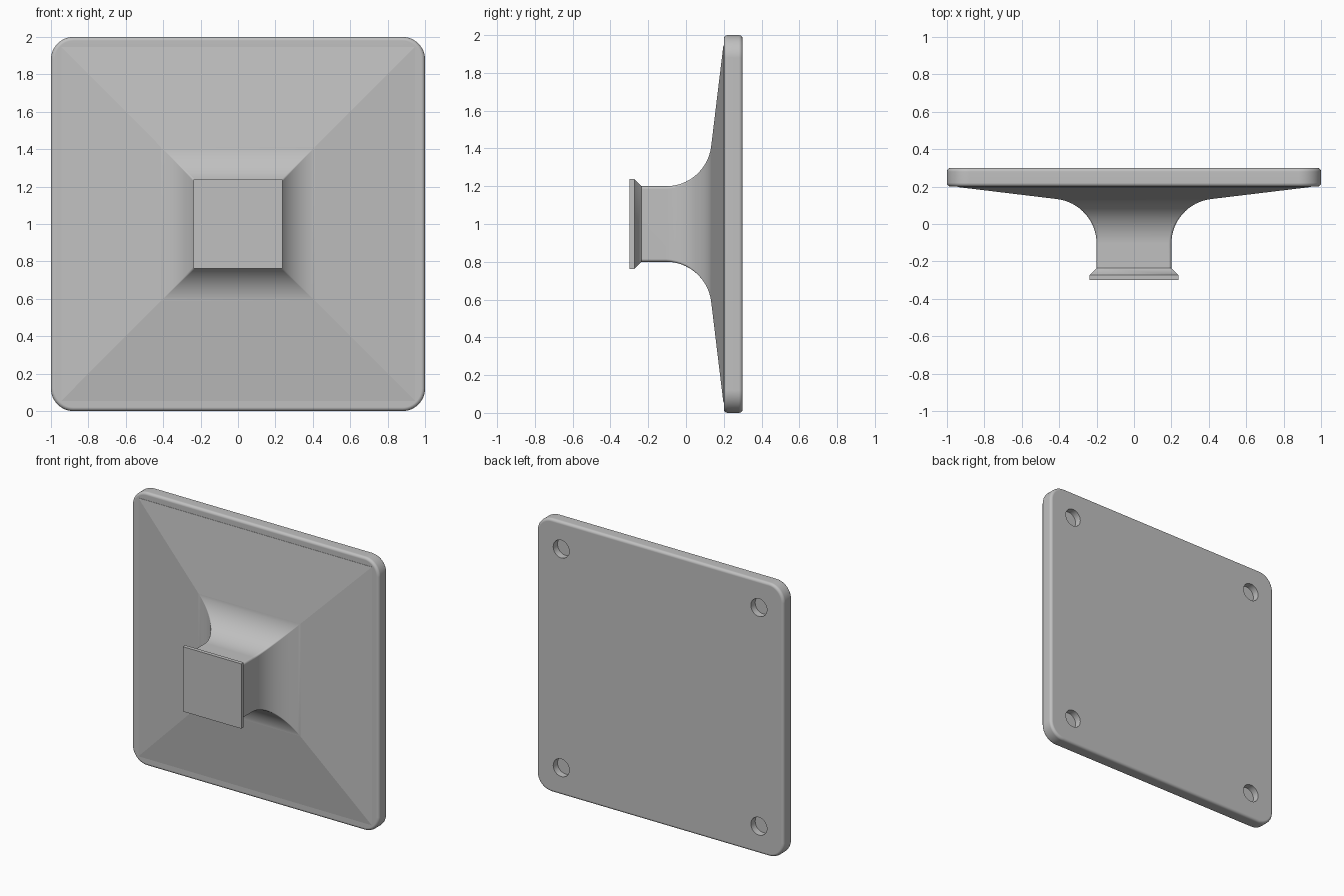
import bpy
import bmesh
from math import radians, sin, cos, tan, pi
from mathutils import Matrix

old = bpy.data.objects.get("Cube")
if old:
    bpy.data.objects.remove(old, do_unlink=True)

GREY = (0.53, 0.53, 0.53, 1)
mat = bpy.data.materials.new("satin grey")
mat.use_nodes = True
mat.diffuse_color = GREY
mat.node_tree.nodes["Principled BSDF"].inputs["Base Color"].default_value = GREY


def make_object(name, bm):
    bmesh.ops.recalc_face_normals(bm, faces=bm.faces[:])
    mesh = bpy.data.meshes.new(name)
    bm.to_mesh(mesh)
    bm.free()
    mesh.materials.append(mat)
    obj = bpy.data.objects.new(name, mesh)
    bpy.context.scene.collection.objects.link(obj)
    return obj


def square_ring(bm, half, y, radius, steps=4):
    """Ring of vertices around a square with rounded corners."""
    ring = []
    for corner in range(4):
        start = corner * pi / 2
        sx, sz = [(1, 1), (-1, 1), (-1, -1), (1, -1)][corner]
        for i in range(steps + 1):
            a = start + i / steps * pi / 2
            x = sx * (half - radius) + radius * cos(a)
            z = sz * (half - radius) + radius * sin(a)
            ring.append(bm.verts.new((x, y, 1 + z)))
    return ring


# Back plate: rounded square with softened rims
MIDDLE, THICK = 0.25, 0.1
bm = bmesh.new()
size = Matrix.Diagonal((2, THICK, 2, 1))
bmesh.ops.create_cube(bm, size=1, matrix=Matrix.Translation((0, MIDDLE, 1)) @ size)
corners = [e for e in bm.edges if abs(e.verts[0].co.y - e.verts[1].co.y) > 0.05]
bmesh.ops.bevel(bm, geom=corners, offset=0.12, segments=12, profile=0.5, affect='EDGES')
rims = [e for e in bm.edges if abs(e.verts[0].co.y - e.verts[1].co.y) < 0.01]
bmesh.ops.bevel(bm, geom=rims, offset=0.02, segments=4, profile=0.5, affect='EDGES')
plate = make_object("knob_body", bm)

# Neck: end cap, straight stem, flared arc and shallow pyramid
RIM = 0.945
profile = [(0.237, -0.3, 0), (0.237, -0.272, 0), (0.2, -0.235, 0.015)]
slope, arc_r, arc_y = radians(6.9), 0.24, -0.105
for i in range(17):
    t = i / 16
    a = t * (pi / 2 - slope)
    half = 0.2 + arc_r - arc_r * cos(a)
    profile.append((half, arc_y + arc_r * sin(a), 0.015 * (1 - t)))
half, y, _ = profile[-1]
profile += [(RIM, y + (RIM - half) * tan(slope), 0), (RIM, 0.23, 0)]

bm = bmesh.new()
rings = [square_ring(bm, *p) for p in profile]
for lower, upper in zip(rings, rings[1:]):
    count = len(lower)
    for i in range(count):
        j = (i + 1) % count
        bm.faces.new((lower[i], lower[j], upper[j], upper[i]))
bm.faces.new(rings[0])
bm.faces.new(rings[-1])
bmesh.ops.remove_doubles(bm, verts=bm.verts[:], dist=0.0001)
neck = make_object("neck", bm)

# Cutter for the four shallow round recesses in the back
bm = bmesh.new()
for sx in (-1, 1):
    for sz in (-1, 1):
        place = Matrix.Translation((0.8 * sx, 0.3, 1 + 0.8 * sz))
        bmesh.ops.create_cone(bm, cap_ends=True, segments=32, radius1=0.065,
                              radius2=0.065, depth=0.1,
                              matrix=place @ Matrix.Rotation(pi / 2, 4, 'X'))
holes = make_object("recess_cutter", bm)

# Join neck to plate, cut the recesses
bpy.context.view_layer.objects.active = plate
plate.select_set(True)
for helper, operation in ((neck, 'UNION'), (holes, 'DIFFERENCE')):
    helper.hide_render = True
    mod = plate.modifiers.new(operation, 'BOOLEAN')
    mod.object, mod.operation, mod.solver = helper, operation, 'EXACT'
    bpy.ops.object.modifier_apply(modifier=mod.name)
for helper in (neck, holes):
    bpy.data.objects.remove(helper, do_unlink=True)

# Smooth shading with crisp pyramid hips and rim
bpy.ops.object.shade_smooth_by_angle(angle=radians(30))
bm = bmesh.new()
bm.from_mesh(plate.data)
for e in bm.edges:
    pts = [(abs(v.co.x), v.co.y, abs(v.co.z - 1)) for v in e.verts]
    hip = all(abs(x - z) < 0.001 and 0.13 < y < 0.21 for x, y, z in pts)
    rim = all(abs(max(x, z) - RIM) < 0.001 and y < 0.21 for x, y, z in pts)
    if hip or rim:
        e.smooth = False
bm.to_mesh(plate.data)
bm.free()
weighted = plate.modifiers.new("even shading", 'WEIGHTED_NORMAL')
weighted.keep_sharp = True
